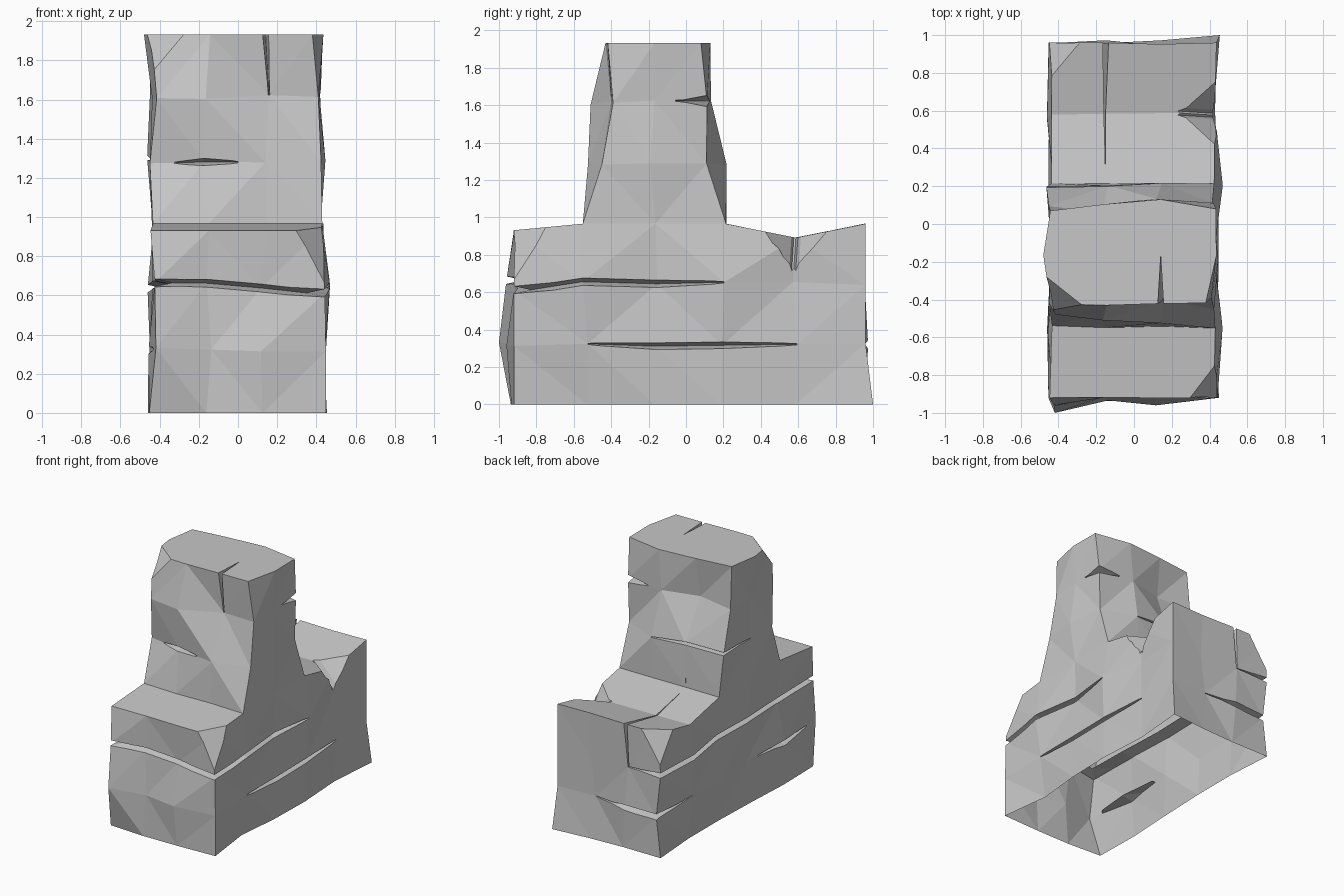
import bpy, bmesh, random
from mathutils import Vector

random.seed(4)
cube = bpy.data.objects.get("Cube")
if cube:
    bpy.data.objects.remove(cube, do_unlink=True)

stone = bpy.data.materials.new("grey stone")
stone.use_nodes = True
grey = (0.57, 0.57, 0.57, 1)
stone.diffuse_color = grey
stone.node_tree.nodes["Principled BSDF"].inputs["Base Color"].default_value = grey

across, along, up = Vector((1, 0, 0)), Vector((0, 1, 0)), Vector((0, 0, 1))

# The rock is a grid of blocks: a long base and a tower on top of it
columns, base_rows, tower_rows = 3, 5, (1, 2)
ledge, summit = 3, 6
layer_height, row_length = 0.322, 0.376

# Corners (column, row, layer) that stick out or sink in
pushed_along = {
    (0, 0, 1): -1, (2, 0, 1): -0.96, (0, 0, 2): -0.96, (3, 5, 0): 1,
    (0, 1, 4): -0.42, (1, 1, 4): -0.48, (3, 1, 4): -0.45, (3, 3, 4): 0.11,
    (1, 1, 5): -0.51, (2, 1, 5): -0.4, (3, 1, 5): -0.39, (1, 3, 5): 0.06,
    (0, 3, 6): 0.07, (2, 3, 6): 0.13, (3, 3, 6): 0.08,
}
pushed_across = {(3, 1, 2): 0.47, (3, 3, 2): 0.47, (0, 2, 6): -0.48, (3, 1, 6): 0.38, (3, 1, 0): 0.4}


def wobble(amount):
    return random.uniform(-amount, amount)


def rock_corner(column, row, layer):
    """Place one corner of the rough stone."""
    rough = 0.008 if layer in (ledge, summit) else 0.025
    x = -0.44 + 0.29 * column + wobble(rough)
    y = row_length * row - 0.92
    z = layer_height * layer
    # The tower leans back at the front and narrows at the rear
    if layer >= ledge and row == tower_rows[0]:
        y += 0.04 * (layer - ledge)
    if layer > 4 and row == ledge:
        y = 0.11
    if 0 < column < columns or 0 < row < base_rows:
        y += wobble(rough)
    # The ledge dips at the front and near the rear
    if layer == ledge and row in (0, 4):
        z -= 0.035 if row == 0 else 0.075
    elif layer % ledge:
        z += wobble(0.015)
    # The seam slopes down across the front
    if layer == 2 and row == 0:
        z -= 0.07 * x
    key = (column, row, layer)
    return Vector((pushed_across.get(key, x), pushed_along.get(key, y), z))


def is_filled(column, row, layer):
    if not 0 <= column < columns:
        return False
    if 0 <= layer < ledge:
        return 0 <= row < base_rows
    return ledge <= layer < summit and row in tower_rows


def make_object(name, bm):
    bmesh.ops.triangulate(bm, faces=bm.faces[:])
    bmesh.ops.recalc_face_normals(bm, faces=bm.faces[:])
    mesh = bpy.data.meshes.new(name)
    bm.to_mesh(mesh)
    bm.free()
    obj = bpy.data.objects.new(name, mesh)
    bpy.context.collection.objects.link(obj)
    return obj


# Rock body: only the block sides without a neighbour
bm = bmesh.new()
places, verts = {}, {}


def shared_vert(key):
    if key not in places:
        places[key] = rock_corner(*key)
        verts[key] = bm.verts.new(places[key])
    return verts[key]


def add_side(block, axis, side):
    neighbour = list(block)
    neighbour[axis] += 2 * side - 1
    if is_filled(*neighbour):
        return
    loop = []
    for a, b in ((0, 0), (1, 0), (1, 1), (0, 1)):
        key = list(block)
        key[axis] += side
        key[axis - 2] += a
        key[axis - 1] += b
        loop.append(shared_vert(tuple(key)))
    bm.faces.new(loop)


for column in range(columns):
    for row in range(base_rows):
        for layer in range(summit):
            if is_filled(column, row, layer):
                for axis in range(3):
                    for side in range(2):
                        add_side((column, row, layer), axis, side)
rock = make_object("rock_formation", bm)
rock.data.materials.append(stone)


def cut(bm):
    cutter = make_object("cutter", bm)
    cutter.hide_render = True
    modifier = rock.modifiers.new("cut", "BOOLEAN")
    modifier.operation = "DIFFERENCE"
    modifier.solver = "EXACT"
    modifier.object = cutter
    bpy.context.view_layer.objects.active = rock
    bpy.ops.object.modifier_apply(modifier=modifier.name)
    bpy.data.objects.remove(cutter, do_unlink=True)


def chip(key, *shares):
    """Break off a corner; shares are the signed part lost of each grid edge."""
    corner = places[key]
    edges = []
    for axis, share in enumerate(shares):
        neighbour = list(key)
        neighbour[axis] += 1 if share > 0 else -1
        edges.append((places[tuple(neighbour)] - corner) * abs(share))
    total = sum(edges, Vector())
    bm = bmesh.new()
    bm.verts.new(corner - total)
    for edge in edges:
        bm.verts.new(corner + edge * 1.1 - total * 0.06)
    bmesh.ops.convex_hull(bm, input=bm.verts[:])
    cut(bm)


def crack(opening, *stations):
    """Cut a wedge through stations of (surface point, inward, half width)."""
    bm = bmesh.new()
    rings = []
    for point, inward, half in stations:
        outer = point - inward.normalized() * 0.12
        spread = opening * half * (1 + 0.12 / inward.length)
        rings.append([bm.verts.new(v) for v in (outer + spread, outer - spread, point + inward)])
    for ring, following in zip(rings, rings[1:]):
        for n in range(3):
            bm.faces.new((ring[n - 1], ring[n], following[n], following[n - 1]))
    bm.faces.new(rings[0])
    bm.faces.new(rings[-1])
    cut(bm)


def inward_at(column, row, layer):
    first, last = (0, base_rows) if layer <= ledge else (tower_rows[0], ledge)
    x = (column == 0) - (column == columns)
    y = (row == first) - (row == last)
    return Vector((x, y, 0))


def seam(layer, half, path, reach=1):
    """Level crack along grid corners, closing towards both ends."""
    stations = []
    for step, (column, row) in enumerate(path):
        key = (column, row, layer)
        point, depth, width = places[key], 0.09, half
        if step in (0, len(path) - 1):
            inner = path[1 if step == 0 else -2]
            point = places[(*inner, layer)].lerp(point, reach)
            depth, width = 0.03, 0.003
        stations.append((point, inward_at(*key) * depth, width))
    crack(up, *stations)


def split(top, bottom, depth):
    """Upright split, deep at the top and closed at the bottom."""
    crack(across,
          (places[top] + up * 0.07, along * depth, 0.018),
          (places[bottom], along * depth * 0.1, 0.004))


# Chipped corners: front ledge, rear ledge, tower top, notch in the side
chip((3, 0, 3), -0.5, 0.5, -0.9)
chip((0, 5, 3), 0.55, -0.5, -0.8)
chip((0, 1, 6), 0.6, 0.6, -0.6)
for share in (-0.48, 0.48):
    chip((3, 4, 3), -0.7, share, -0.75)

# Long seam between the two base layers
rear = [(1, 5), (0, 5)]
right_side = [(0, row) for row in (4, 3, 2, 1)]
front = [(column, 0) for column in range(4)]
left_side = [(3, row) for row in range(1, 4)]
seam(2, 0.02, rear + right_side + front + left_side)

# Short seams low on the base
seam(1, 0.018, [(3, row) for row in range(1, 5)])
seam(1, 0.022, [(2, 5), (1, 5), (0, 5), (0, 4)])
seam(1, 0.02, [(0, 2), (0, 1), (0, 0)], 0.7)

# Tower seams: front, rear and rear corner
seam(4, 0.018, [(column, 1) for column in range(3)], 0.55)
seam(4, 0.012, [(2, 3), (1, 3), (0, 3), (0, 2)])
seam(5, 0.03, [(3, 2), (3, 3), (2, 3)], 0.6)

# Upright splits in the tower top and the rear ledge
split((2, 1, 6), (2, 1, 5), 0.3)
split((1, 5, 3), (1, 5, 2), -0.87)

# The rock is hollow: open it underneath
bm = bmesh.new()
bm.from_mesh(rock.data)
floor = [f for f in bm.faces if all(v.co.z < 0.001 for v in f.verts)]
bmesh.ops.delete(bm, geom=floor, context="FACES")
bm.to_mesh(rock.data)
bm.free()

for face in rock.data.polygons:
    face.use_smooth = False
    face.material_index = 0
